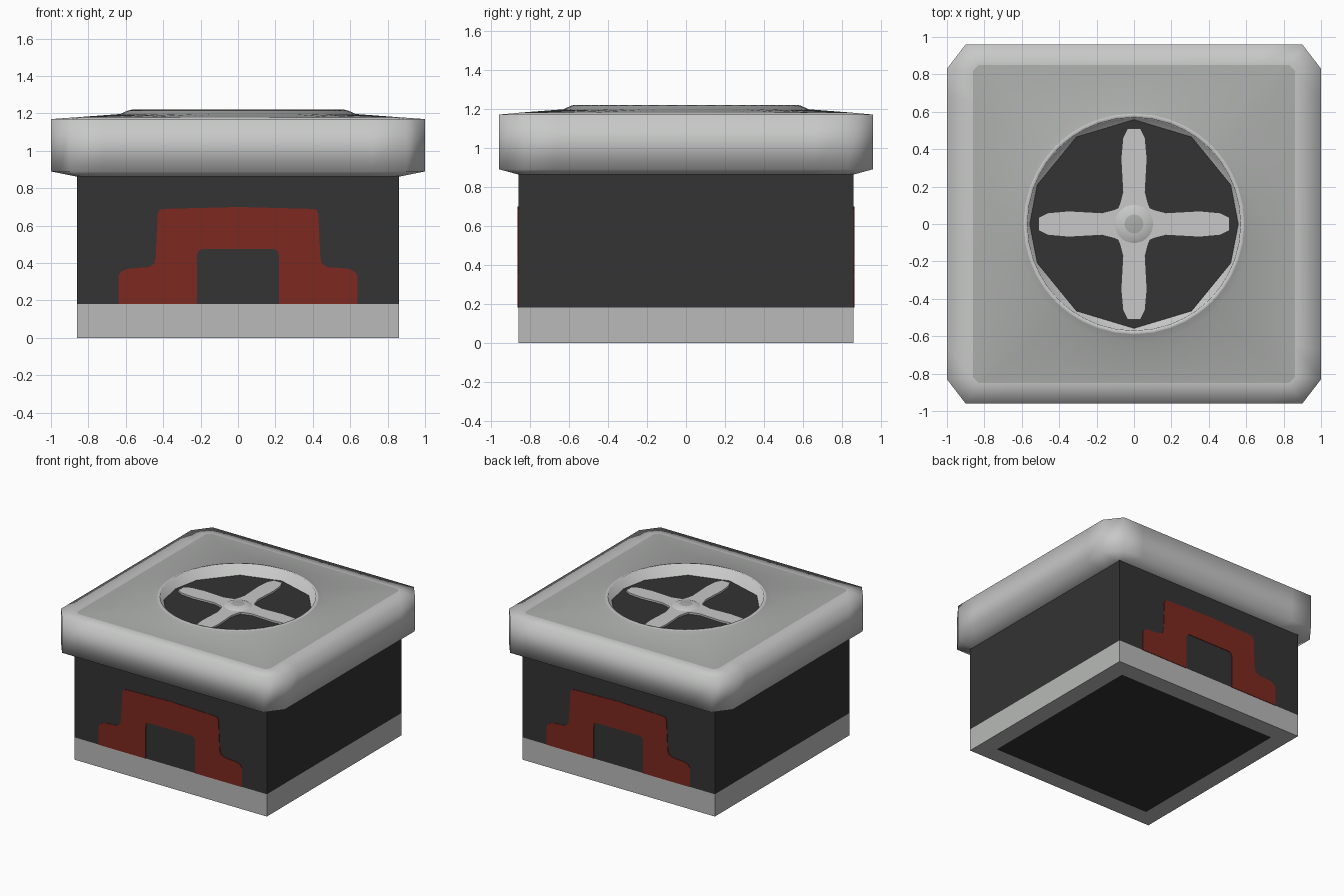
import bpy, bmesh, math
from mathutils import Matrix

if "Cube" in bpy.data.objects:
    bpy.data.objects.remove(bpy.data.objects["Cube"])


def material(name, rgb):
    m = bpy.data.materials.new(name)
    m.diffuse_color = (*rgb, 1)
    m.use_nodes = True
    m.node_tree.nodes["Principled BSDF"].inputs["Base Color"].default_value = m.diffuse_color
    return m


LIGHT = material("light grey", (0.57, 0.58, 0.57))
PANEL = material("mid grey", (0.41, 0.42, 0.41))
BASE = material("base grey", (0.48, 0.49, 0.48))
DARK = material("charcoal", (0.033, 0.033, 0.033))
RED = material("dark red", (0.2, 0.022, 0.014))


def finish(name, bm, mats, smooth=False):
    for f in bm.faces:
        f.smooth = smooth
    me = bpy.data.meshes.new(name)
    bm.to_mesh(me)
    bm.free()
    ob = bpy.data.objects.new(name, me)
    bpy.context.collection.objects.link(ob)
    for m in mats:
        me.materials.append(m)
    return ob


def loft(rings, mat_ids, cap_first=None, cap_last=None):
    """Bridge rings of equal point count; one material index per band."""
    bm = bmesh.new()
    rows = [[bm.verts.new(p) for p in r] for r in rings]
    n = len(rows[0])
    for a, b, mi in zip(rows, rows[1:], mat_ids):
        for i in range(n):
            j = (i + 1) % n
            bm.faces.new((a[i], a[j], b[j], b[i])).material_index = mi
    if cap_first is not None:
        bm.faces.new(rows[0][::-1]).material_index = cap_first
    if cap_last is not None:
        bm.faces.new(rows[-1]).material_index = cap_last
    return bm


def prism(name, pts, z0, z1, mat):
    bm = loft([[(x, y, z) for x, y in pts] for z in (z0, z1)], [0], 0, 0)
    return finish(name, bm, [mat])


def square(h, z):
    return [(-h, -h, z), (h, -h, z), (h, h, z), (-h, h, z)]


def outline(hx, hy, cx, cy, z):
    """Rectangle with cut corners, sides subdivided, counter-clockwise."""
    c = [(hx, -hy + cy), (hx, hy - cy), (hx - cx, hy), (-hx + cx, hy),
         (-hx, hy - cy), (-hx, -hy + cy), (-hx + cx, -hy), (hx - cx, -hy)]
    pts = []
    for i, (a, b) in enumerate(zip(c, c[1:] + c[:1])):
        k = 10 if i % 2 == 0 else 2
        pts += [(a[0] + (b[0] - a[0]) * t / k, a[1] + (b[1] - a[1]) * t / k, z)
                for t in range(k)]
    return pts


def circle(r, z):
    ref = outline(1, 1, 0.12, 0.12, 0)
    return [(r * x / math.hypot(x, y), r * y / math.hypot(x, y), z) for x, y, _ in ref]


# Body with grey base band and dark underside panel
body = loft([square(0.72, 0), square(0.86, 0), square(0.86, 0.18), square(0.86, 0.87)],
            [1, 1, 0], 0, 0)
finish("body", body, [DARK, BASE])

# Lid with cut corners, sloping top panel and raised fan rim
lid = loft([outline(0.85, 0.85, 0.02, 0.02, 0.86),
            outline(1.0, 0.96, 0.10, 0.13, 0.89),
            outline(1.0, 0.96, 0.10, 0.13, 1.17),
            outline(0.86, 0.85, 0.03, 0.03, 1.18),
            circle(0.63, 1.197), circle(0.59, 1.215), circle(0.57, 1.22),
            circle(0.565, 1.13), circle(0.40, 1.125)],
           [0, 0, 0, 1, 1, 0, 0, 0])
finish("lid", lid, [LIGHT, PANEL], smooth=True)

# Recessed fan well
angles = [q + a for q in (0, 180) for a in (0, 22, 56.5, 90, 123.5, 158)]
prism("fan_well", [(0.558 * math.cos(math.radians(a)), 0.558 * math.sin(math.radians(a)))
                   for a in angles], 1.10, 1.132, DARK)

# Four-bladed fan as one cross outline
half = [(0.17, 0.06), (0.35, 0.07), (0.46, 0.06), (0.51, 0.035)]
arm = [(0.085, -0.085), (0.12, -0.073)] + [(x, -y) for x, y in half]
arm += half[::-1] + [(0.12, 0.073)]
blades = []
for q in range(4):
    c, s = round(math.cos(q * math.pi / 2)), round(math.sin(q * math.pi / 2))
    blades += [(c * x - s * y, s * x + c * y) for x, y in arm]
prism("fan_blades", blades, 1.12, 1.147, LIGHT)

# Hub and its cap
hub = loft([circle(0.115, 1.14), circle(0.09, 1.153), circle(0.05, 1.163)],
           [0, 0], None, 1)
finish("fan_hub", hub, [LIGHT, PANEL], smooth=True)

# Red arch emblem plates on the front and back
right = [(0.22, 0.18), (0.64, 0.18), (0.64, 0.33), (0.625, 0.355), (0.59, 0.37),
         (0.48, 0.378), (0.45, 0.395), (0.44, 0.43), (0.43, 0.66), (0.42, 0.685), (0.39, 0.69)]
inner = [(0.19, 0.475), (0.212, 0.465), (0.22, 0.44)]
arch = right + [(0, 0.70)] + [(-x, z) for x, z in right[::-1]]
arch += [(-x, z) for x, z in inner[::-1]] + inner
for name, turn in (("front_arch", 0), ("back_arch", math.pi)):
    plate = prism(name, arch, 0.857, 0.864, RED)
    plate.data.transform(Matrix.Rotation(turn, 4, 'Z') @ Matrix.Rotation(math.pi / 2, 4, 'X'))
